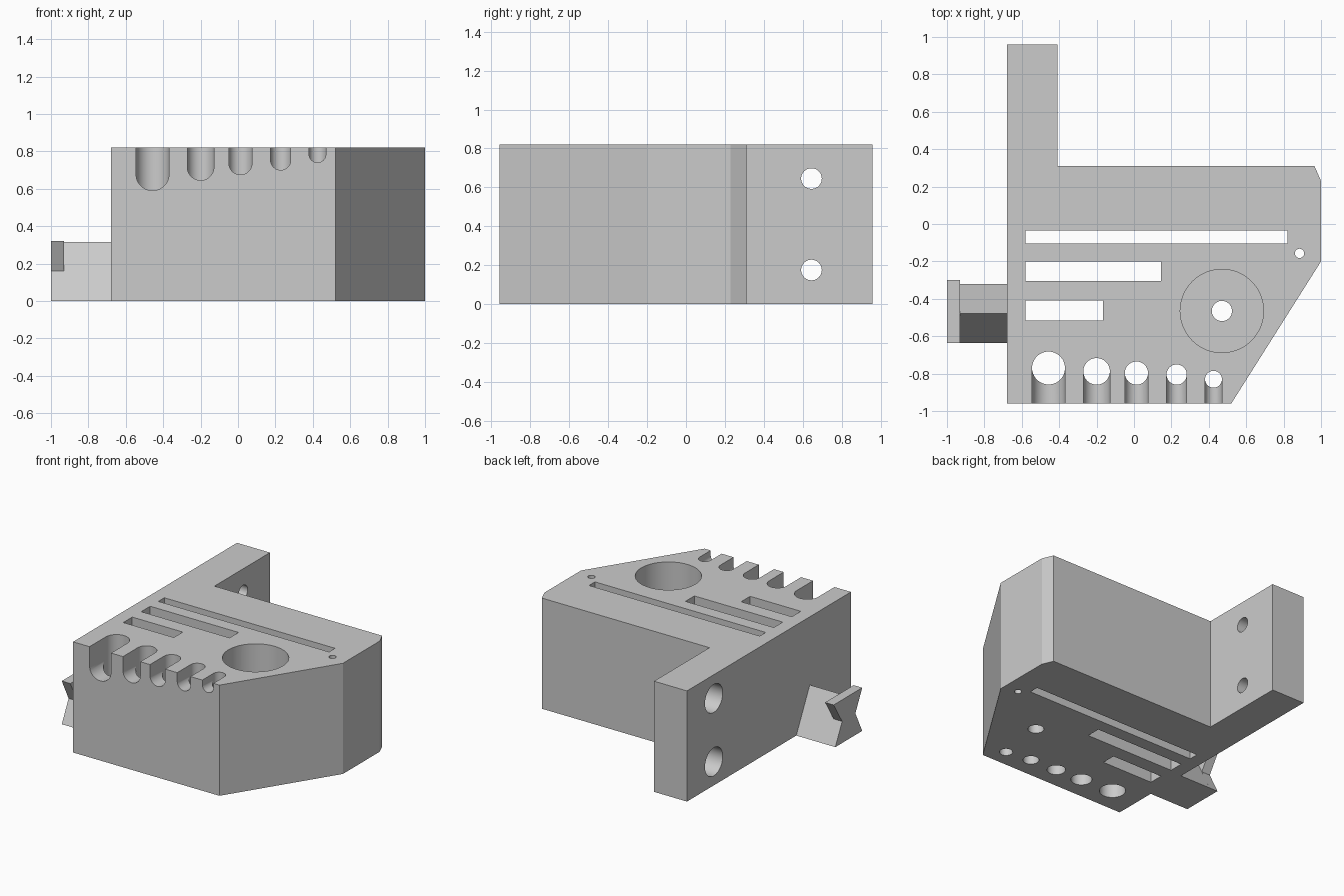
import bpy
import bmesh
from math import pi
from mathutils import Matrix, Vector

old = bpy.data.objects.get("Cube")
if old:
    bpy.data.objects.remove(old, do_unlink=True)

grey = bpy.data.materials.new("plain grey")
grey.use_nodes = True
colour = (0.6, 0.6, 0.6, 1)
grey.diffuse_color = colour
grey.node_tree.nodes["Principled BSDF"].inputs["Base Color"].default_value = colour

HEIGHT = 0.82
OVER = 0.05  # how far cutters reach past the surface


def finish(name, bm):
    bmesh.ops.recalc_face_normals(bm, faces=bm.faces)
    mesh = bpy.data.meshes.new(name)
    bm.to_mesh(mesh)
    bm.free()
    mesh.materials.append(grey)
    obj = bpy.data.objects.new(name, mesh)
    bpy.context.collection.objects.link(obj)
    return obj


def prism(name, points, direction):
    """Extrude a closed outline of 3D points along a direction."""
    bm = bmesh.new()
    face = bm.faces.new([bm.verts.new(p) for p in points])
    new = bmesh.ops.extrude_face_region(bm, geom=[face])["geom"]
    verts = [v for v in new if isinstance(v, bmesh.types.BMVert)]
    bmesh.ops.translate(bm, verts=verts, vec=Vector(direction))
    return finish(name, bm)


def box(lo, hi):
    bm = bmesh.new()
    lo, hi = Vector(lo), Vector(hi)
    bmesh.ops.create_cube(bm, size=1, matrix=Matrix.Translation((lo + hi) / 2)
                          @ Matrix.Diagonal((*(hi - lo), 1)))
    return finish("cutter", bm)


def rod(start, end, radius):
    bm = bmesh.new()
    start, end = Vector(start), Vector(end)
    axis = end - start
    turn = Vector((0, 0, 1)).rotation_difference(axis).to_matrix().to_4x4()
    bmesh.ops.create_cone(bm, cap_ends=True, segments=48, radius1=radius,
                          radius2=radius, depth=axis.length,
                          matrix=Matrix.Translation((start + end) / 2) @ turn)
    return finish("cutter", bm)


def cut(target, cutter):
    mod = target.modifiers.new("cut", "BOOLEAN")
    mod.operation = "DIFFERENCE"
    mod.solver = "EXACT"
    mod.object = cutter
    bpy.context.view_layer.objects.active = target
    bpy.ops.object.modifier_apply(modifier=mod.name)
    bpy.data.objects.remove(cutter, do_unlink=True)


def drill(target, x, y, radius, bottom=-OVER):
    cut(target, rod((x, y, bottom), (x, y, HEIGHT + OVER), radius))


# Main block with its mounting arm
outline = [(-0.68, -0.96), (0.52, -0.96), (1, -0.2), (1, 0.23),
           (0.965, 0.31), (-0.41, 0.31), (-0.41, 0.96), (-0.68, 0.96)]
body = prism("holder_block", [(x, y, 0) for x, y in outline], (0, 0, HEIGHT))

# Long slots right through the block
for right, y0, y1 in [(0.82, -0.105, -0.035), (0.145, -0.305, -0.2),
                      (-0.165, -0.515, -0.41)]:
    cut(body, box((-0.58, y0, -OVER), (right, y1, HEIGHT + OVER)))

# Round pocket with a through hole, and the small corner hole
drill(body, 0.47, -0.465, 0.223, bottom=0.1)
drill(body, 0.47, -0.465, 0.054)
drill(body, 0.885, -0.157, 0.025)

# Tool holes, each opened to the front by a round-bottomed notch
for x, y, r, low in [(-0.457, -0.77, 0.088, 0.59), (-0.2, -0.788, 0.071, 0.645),
                     (0.013, -0.797, 0.062, 0.675), (0.228, -0.805, 0.054, 0.7),
                     (0.425, -0.83, 0.045, 0.74)]:
    cut(body, rod((x, -0.96 - OVER, low + r), (x, y, low + r), r))
    cut(body, box((x - r, -0.96 - OVER, low + r), (x + r, y, HEIGHT + OVER)))
    drill(body, x, y, r)

# Counterbored screw holes in the arm
for z in (0.175, 0.645):
    cut(body, rod((-0.68 - OVER, 0.645, z), (-0.5, 0.645, z), 0.104))
    cut(body, rod((-0.6, 0.645, z), (-0.41 + OVER, 0.645, z), 0.053))

# Side hook: wedge-shaped neck and a waisted end plate
neck = [(-0.635, 0), (-0.32, 0), (-0.478, 0.315)]
prism("hook_neck", [(-0.93, y, z) for y, z in neck], (0.25, 0, 0))
plate = [(-0.635, 0), (-0.32, 0), (-0.4, 0.16), (-0.3, 0.32),
         (-0.635, 0.32), (-0.555, 0.16)]
prism("hook_end_plate", [(-1, y, z) for y, z in plate], (0.07, 0, 0))

# Smooth the round walls, keep the edges sharp
bpy.ops.object.select_all(action="DESELECT")
body.select_set(True)
bpy.context.view_layer.objects.active = body
bpy.ops.object.shade_smooth_by_angle(angle=pi / 9)
